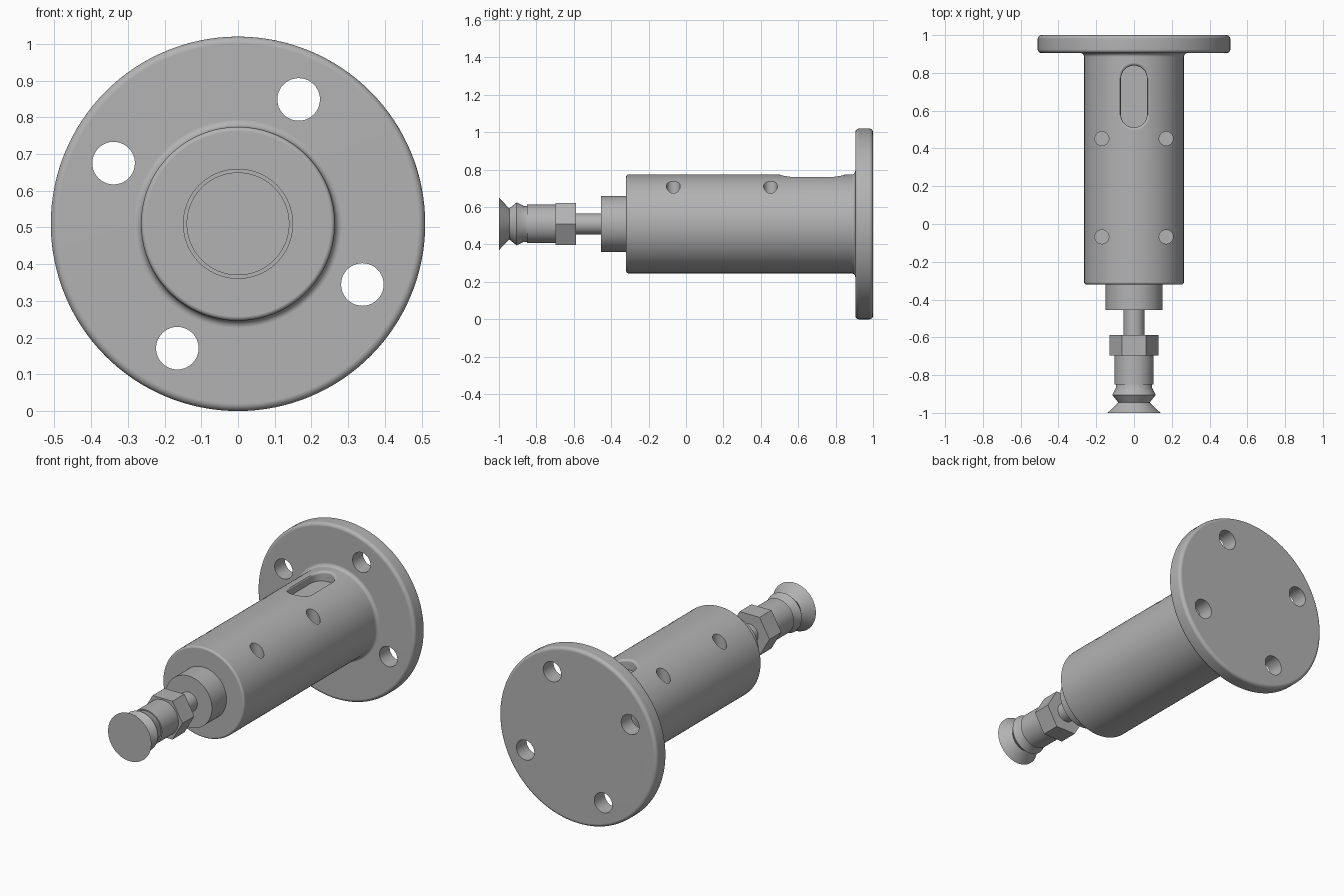
import bpy, bmesh, math

if "Cube" in bpy.data.objects:
    bpy.data.objects.remove(bpy.data.objects["Cube"])

CZ = 0.51           # height of the common axis
BODY_R = 0.264

grey = bpy.data.materials.new("dark_grey_metal")
grey.diffuse_color = (0.45, 0.45, 0.45, 1)
grey.use_nodes = True
grey.node_tree.nodes["Principled BSDF"].inputs["Base Color"].default_value = grey.diffuse_color


def finish(name, bm):
    bmesh.ops.recalc_face_normals(bm, faces=bm.faces[:])
    me = bpy.data.meshes.new(name)
    bm.to_mesh(me)
    bm.free()
    me.materials.append(grey)
    ob = bpy.data.objects.new(name, me)
    bpy.context.collection.objects.link(ob)
    return ob


def loft(name, rings):
    """Skin closed rings of points and cap both ends."""
    bm = bmesh.new()
    loops = [[bm.verts.new(p) for p in ring] for ring in rings]
    n = len(loops[0])
    for a, b in zip(loops, loops[1:]):
        for i in range(n):
            j = (i + 1) % n
            bm.faces.new((a[i], a[j], b[j], b[i]))
    bm.faces.new(loops[0])
    bm.faces.new(loops[-1])
    return finish(name, bm)


def turned(name, profile, segs=96):
    """Revolve (radius, y) points round the main axis."""
    angles = [2 * math.pi * i / segs for i in range(segs)]
    return loft(name, [[(r * math.cos(a), y, CZ + r * math.sin(a)) for a in angles]
                       for r, y in profile])


def arc(r, y, rad, start, end, n=5):
    """Fillet points in the (radius, y) plane."""
    pts = []
    for i in range(n + 1):
        t = math.radians(start + (end - start) * i / n)
        pts.append((r + rad * math.cos(t), y + rad * math.sin(t)))
    return pts


def pin(x, y, z0, z1, r, along_y=False):
    """Round cutter; along_y turns it to run front to back."""
    ring = [(r * math.cos(2 * math.pi * i / 40), r * math.sin(2 * math.pi * i / 40))
            for i in range(40)]
    if along_y:
        return loft("hole_cutter", [[(x + u, d, y + v) for u, v in ring] for d in (z0, z1)])
    return loft("hole_cutter", [[(x + u, y + v, d) for u, v in ring] for d in (z0, z1)])


def slot_ring(off, drop=None, flat=None):
    """Stadium outline, draped on the body surface or at a flat height."""
    pts = []
    for yc, a0 in ((0.77, 0), (0.58, 180)):
        for i in range(17):
            a = math.radians(a0 + 180 * i / 16)
            x, y = off * math.cos(a), yc + off * math.sin(a)
            z = flat if flat else CZ + math.sqrt(BODY_R ** 2 - x * x) - drop
            pts.append((x, y, z))
    return pts


def cut(ob, cutter):
    m = ob.modifiers.new("cut", 'BOOLEAN')
    m.operation, m.solver, m.object = 'DIFFERENCE', 'EXACT', cutter
    bpy.context.view_layer.objects.active = ob
    bpy.ops.object.modifier_apply(modifier=m.name)
    bpy.data.objects.remove(cutter)


def smooth(ob):
    bpy.ops.object.select_all(action='DESELECT')
    ob.select_set(True)
    bpy.context.view_layer.objects.active = ob
    bpy.ops.object.shade_smooth_by_angle(angle=math.radians(30))
    m = ob.modifiers.new("weighted", 'WEIGHTED_NORMAL')
    m.keep_sharp = True


# Housing barrel and mounting flange, with rounded rims and root fillet
housing = turned("flanged_housing",
                 arc(BODY_R - 0.012, -0.308, 0.012, -90, 0)
                 + arc(BODY_R + 0.02, 0.885, 0.02, 180, 90)
                 + arc(0.49, 0.925, 0.02, -90, 0)
                 + arc(0.49, 0.98, 0.02, 0, 90), 128)

# Four flange bolt holes
for k in range(4):
    a = math.radians(64 + 90 * k)
    cut(housing, pin(0.377 * math.cos(a), CZ + 0.377 * math.sin(a), 0.8, 1.1, 0.058, True))

# Four vertical blind holes in the barrel
for x in (-0.17, 0.17):
    for y in (-0.068, 0.452):
        cut(housing, pin(x, y, 0.61, 0.85, 0.037))

# Shallow slot with a rolled edge
rings = [slot_ring(0.084, flat=0.85)]
for i in range(5):
    t = math.radians(90 * i / 4)
    rings.append(slot_ring(0.084 - 0.015 * math.sin(t), drop=0.015 * (1 - math.cos(t))))
rings.append(slot_ring(0.069, flat=0.715))
cut(housing, loft("slot_cutter", rings))
smooth(housing)

# Guide collar and plunger rod
smooth(turned("guide_collar", [(0.15, -0.455), (0.15, -0.31)]))
smooth(turned("plunger_rod", [(0.056, -0.60), (0.056, -0.445)], 64))

# Hex nut
turned("hex_nut", [(0.129, -0.697), (0.129, -0.587)], 6)

# Cup fitting and bellows suction cup
smooth(turned("cup_fitting", [(0.103, -0.85), (0.103, -0.69)]))
smooth(turned("suction_cup", [(0.14, -1.0), (0.083, -0.945), (0.115, -0.905),
                              (0.096, -0.868), (0.096, -0.84)]))
